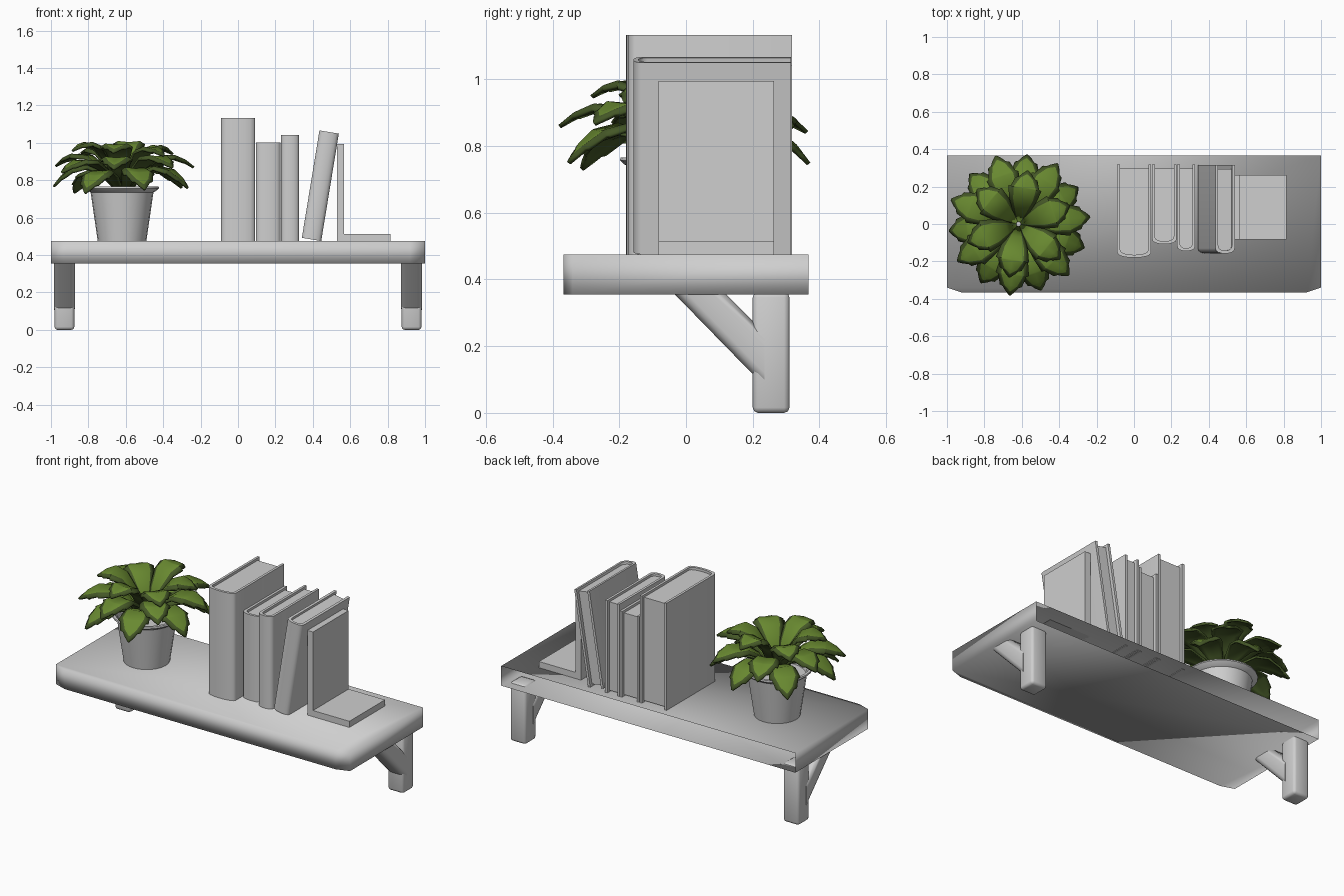
import bpy, bmesh, math
from mathutils import Matrix, Vector

if "Cube" in bpy.data.objects:
    bpy.data.objects.remove(bpy.data.objects["Cube"])


def material(name, rgb):
    m = bpy.data.materials.new(name)
    m.diffuse_color = (*rgb, 1)
    m.use_nodes = True
    m.node_tree.nodes["Principled BSDF"].inputs["Base Color"].default_value = m.diffuse_color
    return m


GREY = material("plain grey", (0.62, 0.62, 0.62))
LIGHT = material("light leaf green", (0.14, 0.25, 0.03))
DARK = material("dark leaf green", (0.058, 0.095, 0.02))


def finish(name, bm, mats=(GREY,), angle=40, fix=True):
    if fix:
        bmesh.ops.recalc_face_normals(bm, faces=bm.faces)
    me = bpy.data.meshes.new(name)
    bm.to_mesh(me)
    bm.free()
    ob = bpy.data.objects.new(name, me)
    bpy.context.collection.objects.link(ob)
    for m in mats:
        me.materials.append(m)
    bpy.ops.object.select_all(action='DESELECT')
    ob.select_set(True)
    bpy.context.view_layer.objects.active = ob
    bpy.ops.object.shade_smooth_by_angle(angle=math.radians(angle))
    return ob


def prism(bm, pts, a, b, axis='z'):
    """Extrude a closed outline from a to b along z (pts are xy) or x (pts are yz)."""
    put = (lambda p, h: (p[0], p[1], h)) if axis == 'z' else (lambda p, h: (h, p[0], p[1]))
    lo = [bm.verts.new(put(p, a)) for p in pts]
    hi = [bm.verts.new(put(p, b)) for p in pts]
    bm.faces.new(lo[::-1])
    bm.faces.new(hi)
    n = len(pts)
    for i in range(n):
        j = (i + 1) % n
        bm.faces.new((lo[i], lo[j], hi[j], hi[i]))
    bmesh.ops.recalc_face_normals(bm, faces=bm.faces)


def bevel(bm, w, seg=2):
    bmesh.ops.bevel(bm, geom=bm.edges[:], offset=w, segments=seg,
                    profile=0.5, affect='EDGES', clamp_overlap=True)


def rect(x0, x1, y0, y1):
    return [(x0, y0), (x1, y0), (x1, y1), (x0, y1)]


# Shelf board: chamfered front corners, open at the back
bm = bmesh.new()
prism(bm, [(-1, .367), (-1, -.34), (-.92, -.367), (.92, -.367), (1, -.34), (1, .367)], .355, .475)
bmesh.ops.delete(bm, geom=[f for f in bm.faces if f.normal.y > .9], context='FACES_ONLY')
finish("shelf_board", bm, angle=100, fix=False)

# Brackets: upright post and diagonal brace on each side
for side, s in (("left", -1), ("right", 1)):
    bm = bmesh.new()
    prism(bm, rect(s * .928 - .053, s * .928 + .053, .2, .31), 0, .362)
    bevel(bm, .016)
    finish(side + "_bracket_post", bm, angle=60)
    bm = bmesh.new()
    prism(bm, [(-.043, .365), (.11, .365), (.235, .24), (.235, .08)],
          s * .928 - .057, s * .928 + .057, 'x')
    along_brace = [e for e in bm.edges
                   if abs((e.verts[0].co - e.verts[1].co).z) > .08
                   and abs((e.verts[0].co - e.verts[1].co).y) > .08]
    bmesh.ops.bevel(bm, geom=along_brace, offset=.028, segments=3, profile=.5, affect='EDGES')
    finish(side + "_bracket_brace", bm, angle=60)


# Books: U-shaped cover with rounded spine, recessed page block
def book(name, x0, x1, yf, yb, height, tilt=0.0):
    w, c, t, bulge = (x1 - x0) / 2, (x0 + x1) / 2, .015, .028

    def arc(hw, y):
        return [(-hw * math.cos(math.pi * i / 8),
                 y + bulge * (1 - math.sin(math.pi * i / 8) ** .8)) for i in range(9)]
    outer = [(-w, yb)] + arc(w, yf) + [(w, yb)]
    inner = [(-w + t, yb)] + arc(w - t, yf + t) + [(w - t, yb)]
    place = Matrix.Translation((c, 0, .472))
    if tilt:
        place = (Matrix.Translation((x1, 0, .475)) @ Matrix.Rotation(tilt, 4, 'Y')
                 @ Matrix.Translation((-w, 0, 0)))
    bm = bmesh.new()
    rows = [[bm.verts.new((x, y, z)) for x, y in o] for o in (outer, inner) for z in (0, height)]
    o0, o1, i0, i1 = rows
    for a, b in ((o0, o1), (o1, i1), (i1, i0), (i0, o0)):
        for k in range(len(outer) - 1):
            bm.faces.new((a[k], a[k + 1], b[k + 1], b[k]))
    for k in (0, -1):
        bm.faces.new((o0[k], o1[k], i1[k], i0[k]))
    bm.transform(place)
    finish(name + "_cover", bm)
    bm = bmesh.new()
    prism(bm, [(-w + t, yb - .02)] + arc(w - t, yf + t) + [(w - t, yb - .02)],
          .012, height - .015)
    bm.transform(place)
    finish(name + "_pages", bm)


book("thick_book", -.09, .092, -.18, .317, .661)
book("short_book", .096, .228, -.108, .317, .529)
book("thin_book", .23, .327, -.145, .317, .57)
book("leaning_book", .34, .445, -.158, .315, .582, math.radians(9.3))

# Bookend: L-shaped plate
bm = bmesh.new()
prism(bm, rect(.53, .568, -.083, .263), .475, .995)
prism(bm, rect(.568, .815, -.083, .263), .475, .513)
finish("bookend", bm)

# Plant pot: lathed profile with flared rim and soil disc
PX = -.62
prof = [(0, .475), (.13, .475), (.168, .735), (.185, .745), (.198, .757),
        (.196, .766), (.18, .766), (.165, .745), (.16, .72), (0, .72)]
bm = bmesh.new()
vs = [bm.verts.new((r, 0, z)) for r, z in prof]
es = [bm.edges.new((a, b)) for a, b in zip(vs, vs[1:])]
bmesh.ops.spin(bm, geom=vs + es, axis=(0, 0, 1), cent=(0, 0, 0),
               angle=2 * math.pi, steps=24, use_merge=True)
bmesh.ops.remove_doubles(bm, verts=bm.verts, dist=1e-4)
bm.transform(Matrix.Translation((PX, 0, 0)))
finish("plant_pot", bm)

# Leaves: toothed blades, light centre, dark border. (t, outer half width, light half width)
STATIONS = [(0, .014, .008), (.25, .045, .03), (.5, .074, .053), (.71, .09, .06),
            (.73, .076, .058), (.87, .06, .034), (.89, .042, .026), (.94, .028, .003), (1, .004, .001)]


def leaf(bm, ang, ctrl, tip):
    rot = Matrix.Translation((PX + .003, 0, 0)) @ Matrix.Rotation(ang, 4, 'Z')
    p0, p1, p2 = Vector((.012, .74)), Vector(ctrl), Vector(tip)
    prev = None
    for k, (t, wo, wi) in enumerate(STATIONS):
        p = p0 * (1 - t) ** 2 + p1 * 2 * t * (1 - t) + p2 * t * t
        row = [bm.verts.new(rot @ Vector((p.x, y, p.y + dz)))
               for y, dz in ((-wo, -.2 * wo), (-wi, 0), (0, -.1 * wi), (wi, 0), (wo, -.2 * wo))]
        if prev:
            for i in range(4):
                f = bm.faces.new((prev[i], row[i], row[i + 1], prev[i + 1]))
                f.material_index = 0 if i in (1, 2) and k < len(STATIONS) - 1 else 1
        prev = row


bm = bmesh.new()
for n, phase, ctrl, tip in ((6, .35, (.11, 1.10), (.29, .95)),
                            (7, .1, (.18, 1.04), (.385, .86)),
                            (7, .55, (.2, .99), (.375, .75))):
    for i in range(n):
        wob = .02 * math.sin(i * 2.4 + n)
        leaf(bm, phase + 2 * math.pi * i / n, (ctrl[0], ctrl[1] + wob), (tip[0], tip[1] + wob))
leaves = finish("plant_leaves", bm, (LIGHT, DARK), fix=False)
sol = leaves.modifiers.new("thickness", 'SOLIDIFY')
sol.thickness = .012
sol.offset = -1
sol.material_offset = 1
sol.material_offset_rim = 1
